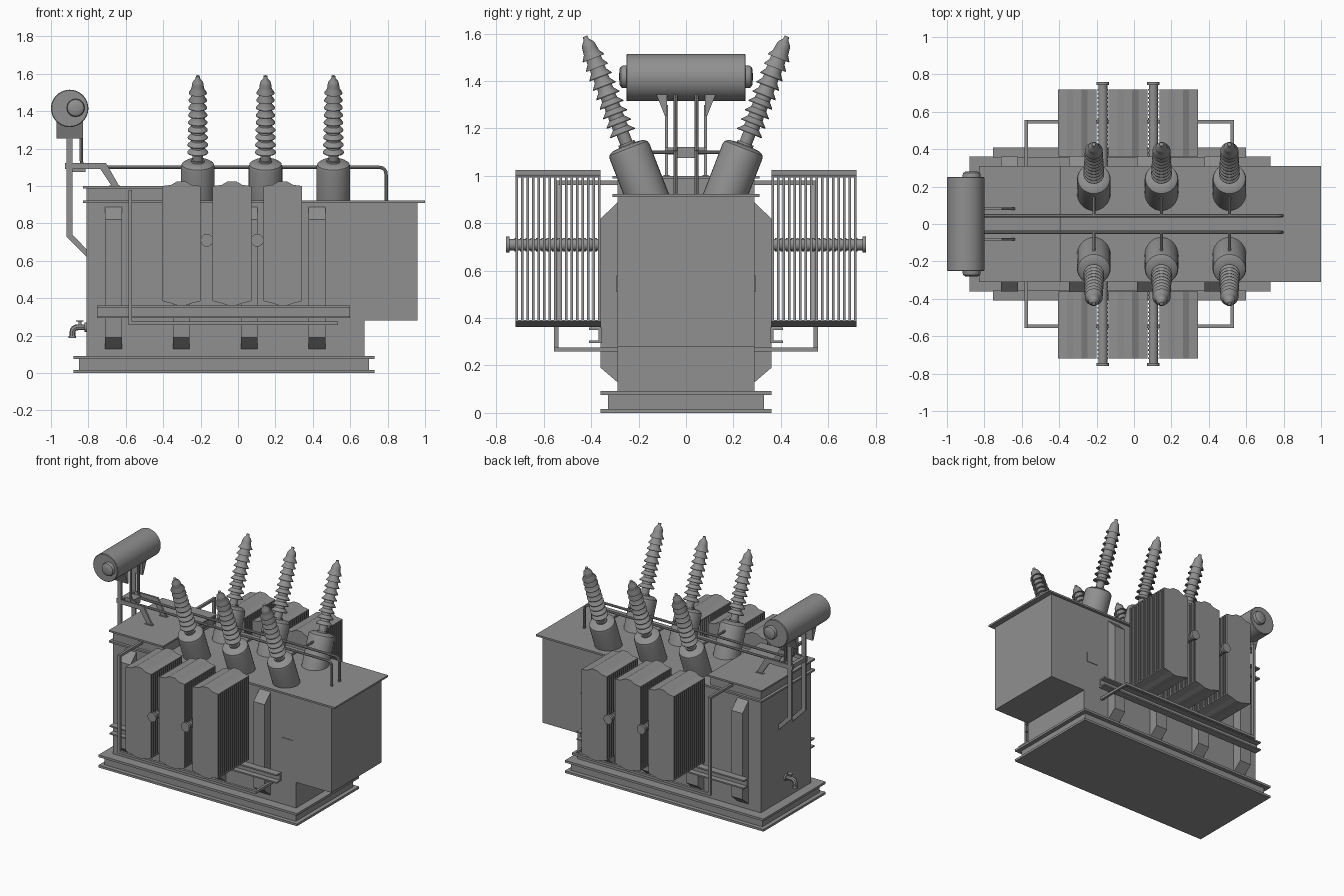
import bpy, bmesh, math
from mathutils import Vector

if "Cube" in bpy.data.objects:
    bpy.data.objects.remove(bpy.data.objects["Cube"])

# dark grey paint used on every part
paint = bpy.data.materials.new("dark_grey_paint")
paint.diffuse_color = (0.28, 0.28, 0.28, 1)
paint.use_nodes = True
paint.node_tree.nodes["Principled BSDF"].inputs["Base Color"].default_value = paint.diffuse_color


def finish(name, bm, smooth=False):
    bmesh.ops.remove_doubles(bm, verts=bm.verts, dist=1e-6)
    bmesh.ops.recalc_face_normals(bm, faces=bm.faces)
    me = bpy.data.meshes.new(name)
    bm.to_mesh(me)
    bm.free()
    return link(name, me, smooth)


def link(name, me, smooth):
    me.materials.clear()
    me.materials.append(paint)
    ob = bpy.data.objects.new(name, me)
    bpy.context.collection.objects.link(ob)
    if smooth:
        bpy.ops.object.select_all(action='DESELECT')
        ob.select_set(True)
        bpy.context.view_layer.objects.active = ob
        bpy.ops.object.shade_smooth_by_angle(angle=math.radians(35))
    return ob


def prism(name, pts, axis, a, b):
    """Extrude a 2D outline along an axis from a to b."""
    def place(p, h):
        return {'x': (h, p[0], p[1]), 'y': (p[0], h, p[1]), 'z': (p[0], p[1], h)}[axis]
    bm = bmesh.new()
    lo = [bm.verts.new(place(p, a)) for p in pts]
    hi = [bm.verts.new(place(p, b)) for p in pts]
    bm.faces.new(lo)
    bm.faces.new(hi)
    n = len(pts)
    for i in range(n):
        j = (i + 1) % n
        bm.faces.new((lo[i], lo[j], hi[j], hi[i]))
    return finish(name, bm)


def box(name, x0, x1, y0, y1, z0, z1):
    return prism(name, [(x0, y0), (x1, y0), (x1, y1), (x0, y1)], 'z', z0, z1)


def lathe(name, profile, origin, direction, sides=24):
    """Spin (radius, height) points around a direction."""
    rot = Vector(direction).to_track_quat('Z', 'Y')
    bm = bmesh.new()
    rings = []
    for r, h in profile:
        rings.append([bm.verts.new(Vector(origin) + rot @ Vector(
            (r * math.cos(t * math.tau / sides), r * math.sin(t * math.tau / sides), h)))
            for t in range(sides)])
    bm.faces.new(rings[0])
    bm.faces.new(rings[-1])
    for p, q in zip(rings, rings[1:]):
        for i in range(sides):
            j = (i + 1) % sides
            bm.faces.new((p[i], p[j], q[j], q[i]))
    return finish(name, bm, True)


def pipe(name, pts, r, bend=0.03):
    """Round tube along a path with rounded corners."""
    v = [Vector(p) for p in pts]
    path = [v[0]]
    for a, b, c in zip(v, v[1:], v[2:]):
        p, q = b + (a - b).normalized() * bend, b + (c - b).normalized() * bend
        for i in range(5):
            t = i / 4
            path.append(p * (1 - t) ** 2 + b * 2 * t * (1 - t) + q * t * t)
    path.append(v[-1])
    cu = bpy.data.curves.new(name, 'CURVE')
    cu.dimensions = '3D'
    cu.bevel_depth, cu.bevel_resolution, cu.use_fill_caps = r, 2, True
    sp = cu.splines.new('POLY')
    sp.points.add(len(path) - 1)
    for pt, co in zip(sp.points, path):
        pt.co = (*co, 1)
    tmp = bpy.data.objects.new(name + "_path", cu)
    bpy.context.collection.objects.link(tmp)
    dg = bpy.context.evaluated_depsgraph_get()
    me = bpy.data.meshes.new_from_object(tmp.evaluated_get(dg))
    bpy.data.objects.remove(tmp)
    return link(name, me, True)


# base skid
box("base_bottom_flange", -0.88, 0.73, -0.36, 0.36, 0, 0.016)
box("base_web", -0.85, 0.70, -0.33, 0.33, 0.016, 0.076)
box("base_top_flange", -0.88, 0.73, -0.36, 0.36, 0.076, 0.092)

# tank with overhanging end, lid and raised section
prism("tank", [(-0.81, 0.09), (0.675, 0.09), (0.675, 0.28), (0.96, 0.28), (0.96, 0.91), (-0.81, 0.91)],
      'y', -0.29, 0.29)
box("lid", -0.83, 1.0, -0.31, 0.31, 0.91, 0.923)
box("raised_lid_box", -0.81, -0.40, -0.29, 0.29, 0.92, 0.99)
box("raised_lid_plate", -0.83, -0.39, -0.31, 0.31, 0.988, 1.0)

# bushing profile: neck, nine drooping sheds and pointed terminal
shed = [(0.027, 0.225), (0.027, 0.272)]
for i in range(9):
    h, r = 0.272 + i * 0.0425, 0.056 - i * 0.001
    shed += [(0.032, h + 0.006), (r, h), (r, h + 0.004), (0.034, h + 0.026)]
shed += [(0.032, 0.652), (0.03, 0.668), (0.026, 0.68), (0.012, 0.696), (0.01, 0.712)]

# radiator outlines (half outline mirrored)
top_half = [(0.103, 1.0), (0.055, 1.006), (0.022, 1.025)]
low_half = [(0.022, 0.362), (0.055, 0.373), (0.103, 0.385)]


def mirrored(half):
    return half + [(-x, z) for x, z in reversed(half)]


fin = mirrored(low_half + top_half)
top_cap = mirrored([(0.103, 0.994)] + top_half)
low_cap = mirrored(low_half + [(0.103, 0.392)])

for s, side in ((-1, "front"), (1, "back")):
    # tilted turrets and bushings
    for i, x in enumerate((-0.215, 0.147, 0.51)):
        d = (0, s * 0.361, 0.9325)
        o = (x, s * 0.169, 0.925)
        tag = f"{side}_{i + 1}"
        lathe("turret_" + tag, [(0.09, -0.04), (0.09, 0.19), (0.086, 0.205), (0.07, 0.216), (0.04, 0.22)], o, d, 32)
        lathe("bushing_flange_" + tag, [(0.036, 0.215), (0.036, 0.23)], o, d)
        lathe("bushing_" + tag, shed, o, d)
        pipe("vent_branch_" + tag, [(x, s * 0.04, 1.1), (x, s * 0.19, 1.1)], 0.008)

    # radiator banks: arrayed fins closed by top and bottom caps
    for i, x in enumerate((-0.303, -0.032, 0.24)):
        ob = prism(f"radiator_fins_{side}_{i + 1}", [(x + px, pz) for px, pz in fin], 'y', s * 0.361, s * 0.372)
        arr = ob.modifiers.new("fins", 'ARRAY')
        arr.count = 16
        arr.use_relative_offset = False
        arr.use_constant_offset = True
        arr.constant_offset_displace = (0, s * 0.0232, 0)
        for part, outline in (("top", top_cap), ("bottom", low_cap)):
            prism(f"radiator_{part}_cap_{side}_{i + 1}", [(x + px, pz) for px, pz in outline],
                  'y', s * 0.36, s * 0.72)

    # ribbed cross pipes between banks
    for i, x in enumerate((-0.167, 0.103)):
        ribs = [(0.024, 0)]
        for k in range(19):
            h = 0.02 + k * 0.0225
            ribs += [(0.024, h), (0.028, h), (0.028, h + 0.009), (0.024, h + 0.009)]
        ribs += [(0.024, 0.455), (0.034, 0.455), (0.034, 0.471), (0.024, 0.471)]
        lathe(f"cross_pipe_{side}_{i + 1}", ribs, (x, s * 0.289, 0.71), (0, s, 0))

    # side stiffeners
    for i, x in enumerate((-0.665, -0.303, 0.06, 0.423)):
        prism(f"stiffener_{side}_{i + 1}", [(s * 0.28, 0.13), (s * 0.29, 0.13), (s * 0.36, 0.19),
              (s * 0.36, 0.82), (s * 0.29, 0.887), (s * 0.28, 0.887)], 'x', x - 0.045, x + 0.045)

    # channel rail under the radiators
    rail = [(0.355, 0.295), (0.41, 0.295), (0.41, 0.305), (0.37, 0.305),
            (0.37, 0.35), (0.41, 0.35), (0.41, 0.36), (0.355, 0.36)]
    prism("rail_" + side, [(s * y, z) for y, z in rail], 'x', -0.755, 0.60)

    # square oil pipe running around the radiators
    box("oil_pipe_upper_" + side, -0.586, -0.568, s * 0.28, s * 0.556, 0.962, 0.98)
    box("oil_pipe_drop_" + side, -0.586, -0.568, s * 0.538, s * 0.556, 0.258, 0.962)
    box("oil_pipe_run_" + side, -0.568, 0.534, s * 0.538, s * 0.556, 0.258, 0.276)
    box("oil_pipe_return_" + side, 0.516, 0.534, s * 0.28, s * 0.538, 0.258, 0.276)

    # small plate on the tank side
    box("plate_" + side, 0.56, 0.65, s * 0.285, s * 0.294, 0.51, 0.58)

    # conservator stand: saddle gusset, leg and foot arm
    prism("saddle_" + side, [(s * 0.08, 1.255), (s * 0.09, 1.255), (s * 0.128, 1.35), (s * 0.08, 1.35)],
          'x', -0.97, -0.83)
    prism("stand_leg_" + side, [(-0.917, 1.3), (-0.917, 0.73), (-0.8, 0.612), (-0.8, 0.652), (-0.885, 0.74),
          (-0.885, 1.3)], 'y', s * 0.075, s * 0.088)
    prism("stand_arm_" + side, [(-0.925, 1.09), (-0.735, 1.09), (-0.675, 1.0), (-0.635, 1.0), (-0.705, 1.122),
          (-0.925, 1.122)], 'y', s * 0.075, s * 0.088)
    box("stand_foot_" + side, -0.69, -0.63, s * 0.07, s * 0.095, 0.998, 1.004)

    # long vent pipe over the lid
    pipe("vent_pipe_" + side, [(-0.838, s * 0.044, 1.36), (-0.838, s * 0.044, 1.1), (0.792, s * 0.044, 1.1),
         (0.792, s * 0.044, 0.92)], 0.009, 0.04)

    # conservator end covers
    lathe("conservator_cover_" + side, [(0.048, 0.24), (0.048, 0.265), (0.044, 0.274), (0.034, 0.28), (0.012, 0.282)],
          (-0.868, 0, 1.418), (0, s, 0))

# stand cross brace and relay block
box("stand_cross_brace", -0.915, -0.89, -0.08, 0.08, 1.09, 1.12)
box("relay_block", -0.89, -0.815, -0.036, 0.036, 1.075, 1.122)

# conservator drum
lathe("conservator", [(0.096, -0.252), (0.1, -0.248), (0.1, 0.248), (0.096, 0.252)], (-0.9, 0, 1.415), (0, 1, 0), 40)

# drain valve
lathe("drain_flange", [(0.025, 0), (0.025, 0.014)], (-0.808, 0, 0.245), (-1, 0, 0))
pipe("drain_pipe", [(-0.80, 0, 0.245), (-0.885, 0, 0.245), (-0.885, 0, 0.195)], 0.016, 0.03)
lathe("drain_spout", [(0.02, 0), (0.02, 0.012)], (-0.885, 0, 0.187), (0, 0, 1))
lathe("drain_handle", [(0.008, 0), (0.008, 0.025), (0.02, 0.025), (0.02, 0.032)], (-0.845, 0, 0.25), (0, 0, 1), 16)
